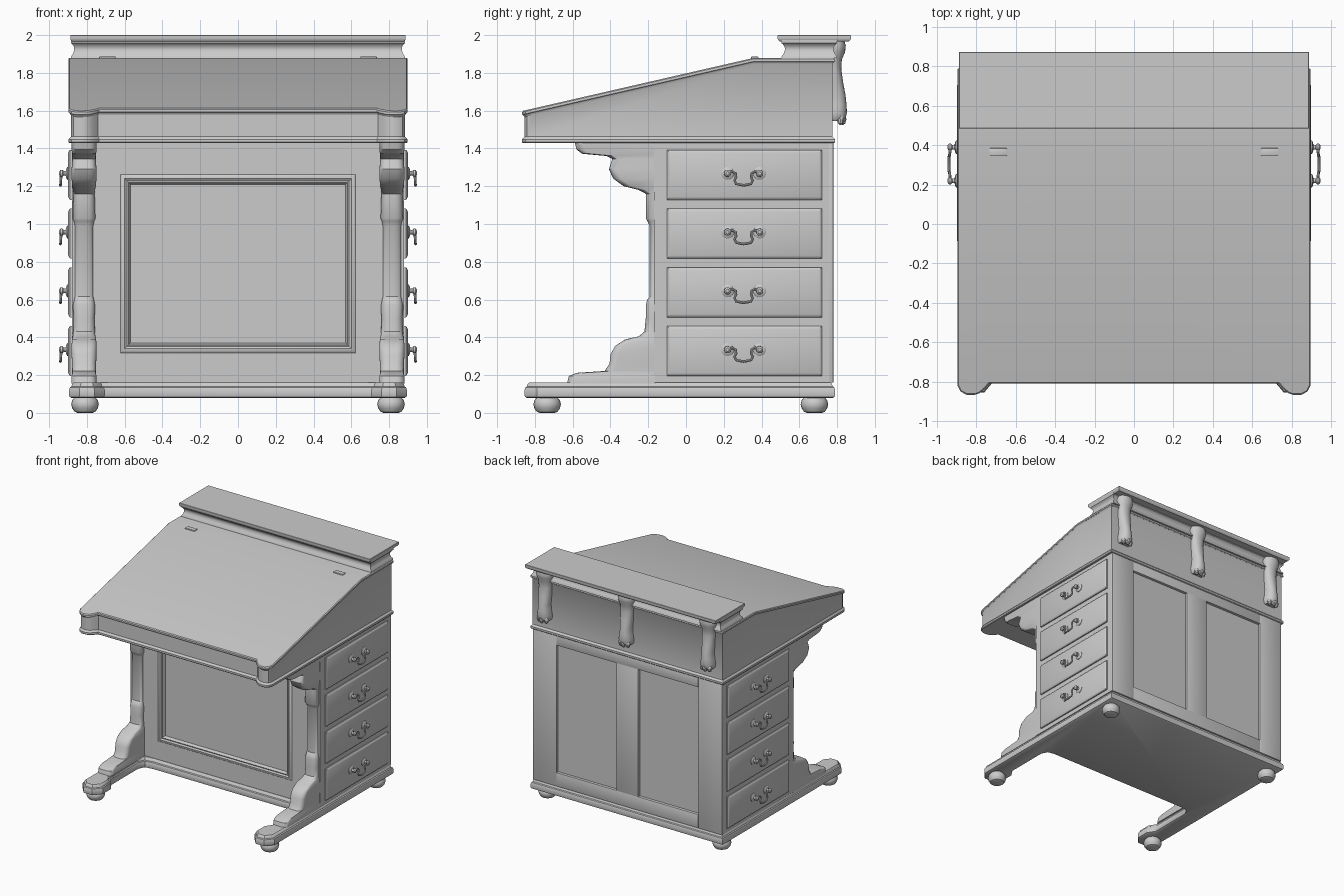
import bpy, bmesh, math
from mathutils import Vector

if "Cube" in bpy.data.objects:
    bpy.data.objects.remove(bpy.data.objects["Cube"])


def finish(name, bm, mirror=False):
    bmesh.ops.recalc_face_normals(bm, faces=bm.faces)
    me = bpy.data.meshes.new(name)
    bm.to_mesh(me)
    bm.free()
    ob = bpy.data.objects.new(name, me)
    bpy.context.collection.objects.link(ob)
    if mirror:
        ob.modifiers.new("Mirror", 'MIRROR').use_mirror_merge = False
    return ob


def loft(name, rings, mirror=False, crease_y=None):
    """Skin a list of equal-length closed rings and cap both ends."""
    bm = bmesh.new()
    vs = [[bm.verts.new(p) for p in r] for r in rings]
    n = len(rings[0])
    for a, b in zip(vs, vs[1:]):
        for i in range(n):
            j = (i + 1) % n
            bm.faces.new((a[i], a[j], b[j], b[i]))
    for r in (vs[0], vs[-1]):
        bm.faces.new(r)
        if crease_y is not None:
            pair = [v for v in r if abs(v.co.y - crease_y) < 1e-4]
            bmesh.ops.connect_verts(bm, verts=pair)
    return finish(name, bm, mirror)


def box(name, x, y, z, bevel=0.0, mirror=False):
    bm = bmesh.new()
    bmesh.ops.create_cube(bm, size=1)
    for v in bm.verts:
        v.co = [(a + b) / 2 + c * (b - a) for (a, b), c in zip((x, y, z), v.co)]
    if bevel:
        bmesh.ops.bevel(bm, geom=bm.edges[:], offset=bevel, segments=2, profile=0.5, affect='EDGES')
    return finish(name, bm, mirror)


def inset(poly, d):
    """Move a counter-clockwise outline inwards by d."""
    out = []
    for i, p in enumerate(poly):
        p, a, b = Vector(p), Vector(poly[i - 1]), Vector(poly[(i + 1) % len(poly)])
        e, f = (p - a).normalized(), (b - p).normalized()
        n1, n2 = Vector((-e.y, e.x)), Vector((-f.y, f.x))
        out.append(p + (n1 + n2) * d / (1 + n1.dot(n2)))
    return out


def symmetric(half):
    return half + [(-x, y) for x, y in reversed(half)]


def prism(name, outline, levels):
    return loft(name, [[(p.x, p.y, z) for p in inset(outline, d)] for d, z in levels])


def rect(u, v, d=0):
    return [(u[0] + d, v[0] + d), (u[1] - d, v[0] + d), (u[1] - d, v[1] - d), (u[0] + d, v[1] - d)]


def lathe(name, profile, origin, axis, n=20, mirror=True):
    rings = []
    for r, h in profile:
        ring = []
        for i in range(n):
            t = 2 * math.pi * i / n
            c, s = r * math.cos(t), r * math.sin(t)
            ring.append(Vector(origin) + Vector((h, c, s) if axis == 'X' else (c, s, h)))
        rings.append(ring)
    return loft(name, rings, mirror)


def tube(name, path, r, n=8, mirror=True):
    pts = [Vector(p) for p in path]
    rings = []
    for i, p in enumerate(pts):
        t = (pts[min(i + 1, len(pts) - 1)] - pts[max(i - 1, 0)]).normalized()
        u = t.cross(Vector((1, 0, 0))).normalized()
        w = t.cross(u)
        rings.append([p + r * (math.cos(2 * math.pi * k / n) * u + math.sin(2 * math.pi * k / n) * w)
                      for k in range(n)])
    return loft(name, rings, mirror)


# Plinth with two forward runners, on bun feet
base = symmetric([(0.66, -0.20), (0.72, -0.21), (0.745, -0.26), (0.745, -0.62), (0.705, -0.68),
                  (0.705, -0.79), (0.76, -0.855), (0.84, -0.855), (0.895, -0.79), (0.895, 0.79)])
prism("plinth", base, [(0.012, 0.08), (0.003, 0.085), (0, 0.095), (0, 0.12), (0.005, 0.135),
                       (0.013, 0.14), (0.018, 0.155), (0.026, 0.162)])
for y, label in ((-0.735, "front"), (0.68, "back")):
    lathe(label + "_bun_feet", [(0.04, 0), (0.055, 0.006), (0.068, 0.025), (0.073, 0.045),
                                (0.068, 0.066), (0.055, 0.082)], (0.81, y, 0), 'Z')

# Cabinet core and front frame
box("cabinet_core", (-0.88, 0.88), (-0.14, 0.757), (0.16, 1.435))
box("front_stiles", (0.62, 0.88), (-0.17, -0.13), (0.16, 1.435), mirror=True)
box("front_top_rail", (-0.62, 0.62), (-0.17, -0.13), (1.26, 1.435))
box("front_bottom_rail", (-0.62, 0.62), (-0.17, -0.13), (0.16, 0.32))

# Moulded panel in the front
loft("front_panel", [[(x, y, z) for x, z in rect((-0.622, 0.622), (0.318, 1.262), d)] for d, y in
                     ((0, -0.135), (0, -0.172), (0.01, -0.18), (0.022, -0.182), (0.034, -0.174),
                      (0.042, -0.178), (0.052, -0.152))])

# Panelled back
box("back_outer_stiles", (0.66, 0.88), (0.74, 0.78), (0.16, 1.435), 0.003, mirror=True)
box("back_centre_stile", (-0.10, 0.10), (0.74, 0.78), (0.27, 1.35), 0.003)
box("back_top_rail", (-0.66, 0.66), (0.74, 0.78), (1.345, 1.435), 0.003)
box("back_bottom_rail", (-0.66, 0.66), (0.74, 0.78), (0.16, 0.275), 0.003)

# Drawers on both sides with drop handles
for i in range(4):
    z0 = 0.195 + 0.311 * i
    loft(f"drawers_{i + 1}", [[(x, y, z) for y, z in rect((-0.10, 0.72), (z0, z0 + 0.265), d)] for d, x in
                              ((0, 0.87), (0, 0.889), (0.004, 0.893), (0.016, 0.899))], mirror=True)
    zc = z0 + 0.14
    for y in (0.22, 0.39):
        lathe("handle_rosettes", [(0.034, 0.895), (0.034, 0.903), (0.026, 0.909), (0.013, 0.911),
                                  (0.011, 0.922), (0.019, 0.93), (0.018, 0.94), (0.009, 0.947)],
              (0, y, zc), 'X', 16)
    half = [(0.934, -0.085, 0.0), (0.935, -0.06, 0.01), (0.936, -0.042, 0.0), (0.937, -0.04, -0.02),
            (0.938, -0.048, -0.038), (0.939, -0.04, -0.055), (0.94, -0.018, -0.06)]
    path = half + [(0.94, 0, -0.063)] + [(x, -y, z) for x, y, z in reversed(half)]
    tube("handle_bails", [(x, y + 0.305, z + zc) for x, y, z in path], 0.007)

# Scrolled front columns: height, front position, half width
rows = [(0.155, -0.63, 0.066), (0.195, -0.62, 0.066), (0.212, -0.58, 0.062), (0.222, -0.43, 0.062),
        (0.26, -0.405, 0.064), (0.31, -0.40, 0.066), (0.355, -0.375, 0.066), (0.39, -0.32, 0.064),
        (0.405, -0.25, 0.060), (0.43, -0.22, 0.057), (0.50, -0.213, 0.056), (0.57, -0.213, 0.058),
        (0.60, -0.205, 0.052), (0.615, -0.192, 0.048), (0.99, -0.192, 0.048), (1.015, -0.205, 0.054),
        (1.03, -0.213, 0.060), (1.16, -0.213, 0.056), (1.18, -0.25, 0.058), (1.20, -0.33, 0.062),
        (1.24, -0.385, 0.066), (1.29, -0.408, 0.066), (1.345, -0.39, 0.062), (1.36, -0.42, 0.062),
        (1.372, -0.55, 0.064), (1.395, -0.58, 0.066), (1.435, -0.59, 0.066)]
rings = []
for z, yf, w in rows:
    r = min(0.04, (-0.165 - yf) * 0.8)
    arc = [math.pi / 2 * k / 5 for k in range(6)]
    left = [(0.815 - w + 0.04 * (1 - math.cos(a)), yf + r * (1 - math.sin(a)), z) for a in arc]
    right = [(1.63 - x, y, z) for x, y, z in reversed(left)]
    rings.append([(0.815 - w, -0.165, z)] + left + right + [(0.815 + w, -0.165, z)])
loft("front_columns", rings, mirror=True)

# Sloping writing box and lid
desk = symmetric([(0.735, -0.81), (0.755, -0.835), (0.785, -0.86), (0.81, -0.868), (0.85, -0.868),
                  (0.882, -0.85), (0.897, -0.82), (0.897, 0.36), (0.897, 0.788)])


def slope(y, drop=0.0):
    return min(1.6 + (y + 0.86) * 0.28 / 1.22, 1.88) - drop


low = [[(p.x, p.y, z) for p in inset(desk, d)] for d, z in
       ((0.004, 1.428), (0, 1.433), (0, 1.448), (0.005, 1.455), (0.013, 1.463))]
high = [[(p.x, p.y, slope(p.y, h)) for p in inset(desk, d)] for d, h in ((0.013, 0.035), (0.006, 0.023))]
loft("writing_box", low + high, crease_y=0.36)
loft("lid", [[(p.x, p.y, slope(p.y, h)) for p in inset(desk, d)] for d, h in
             ((0.006, 0.024), (0, 0.019), (0, 0.006), (0.006, 0.0))], crease_y=0.36)
box("lid_hinges", (0.645, 0.735), (0.345, 0.385), (1.865, 1.886), 0.004, mirror=True)

# Raised gallery: concave neck under a flat shelf
prism("gallery_neck", rect((-0.885, 0.885), (0.505, 0.80)),
      [(0, 1.878), (0.003, 1.89), (0.012, 1.902), (0.018, 1.92), (0.018, 1.935), (0.008, 1.952),
       (0, 1.958), (0, 1.978)])
prism("gallery_shelf", rect((-0.888, 0.888), (0.485, 0.873)),
      [(0.012, 1.965), (0.002, 1.975), (0, 1.982), (0, 1.998), (0.002, 2.0)])

# Three paw brackets at the back: height, half width, rear position
paw = [(1.97, 0.066, 0.838), (1.945, 0.074, 0.846), (1.91, 0.072, 0.842), (1.87, 0.058, 0.825),
       (1.82, 0.056, 0.822), (1.75, 0.054, 0.832), (1.68, 0.048, 0.845), (1.63, 0.052, 0.85),
       (1.59, 0.06, 0.852), (1.56, 0.058, 0.845), (1.545, 0.048, 0.83)]
for cx in (-0.76, 0, 0.76):
    rings = []
    for z, w, yr in paw:
        arc = [math.pi * k / 12 for k in range(13)]
        rings.append([(cx + w * math.cos(a), 0.77 + (yr - 0.77) * math.sin(a) ** 0.7, z) for a in arc])
    loft("paw_bracket", rings)
    for k in (-1, 0, 1):
        lathe("paw_toe", [(0.004, -0.028), (0.014, -0.02), (0.02, 0), (0.017, 0.02), (0.004, 0.036)],
              (cx + 0.033 * k, 0.83 - 0.012 * abs(k), 1.553), 'Z', 10, mirror=False)

# Smooth shading with crisp edges
for ob in bpy.context.collection.objects:
    ob.select_set(True)
    bpy.context.view_layer.objects.active = ob
bpy.ops.object.shade_smooth_by_angle(angle=math.radians(32))
